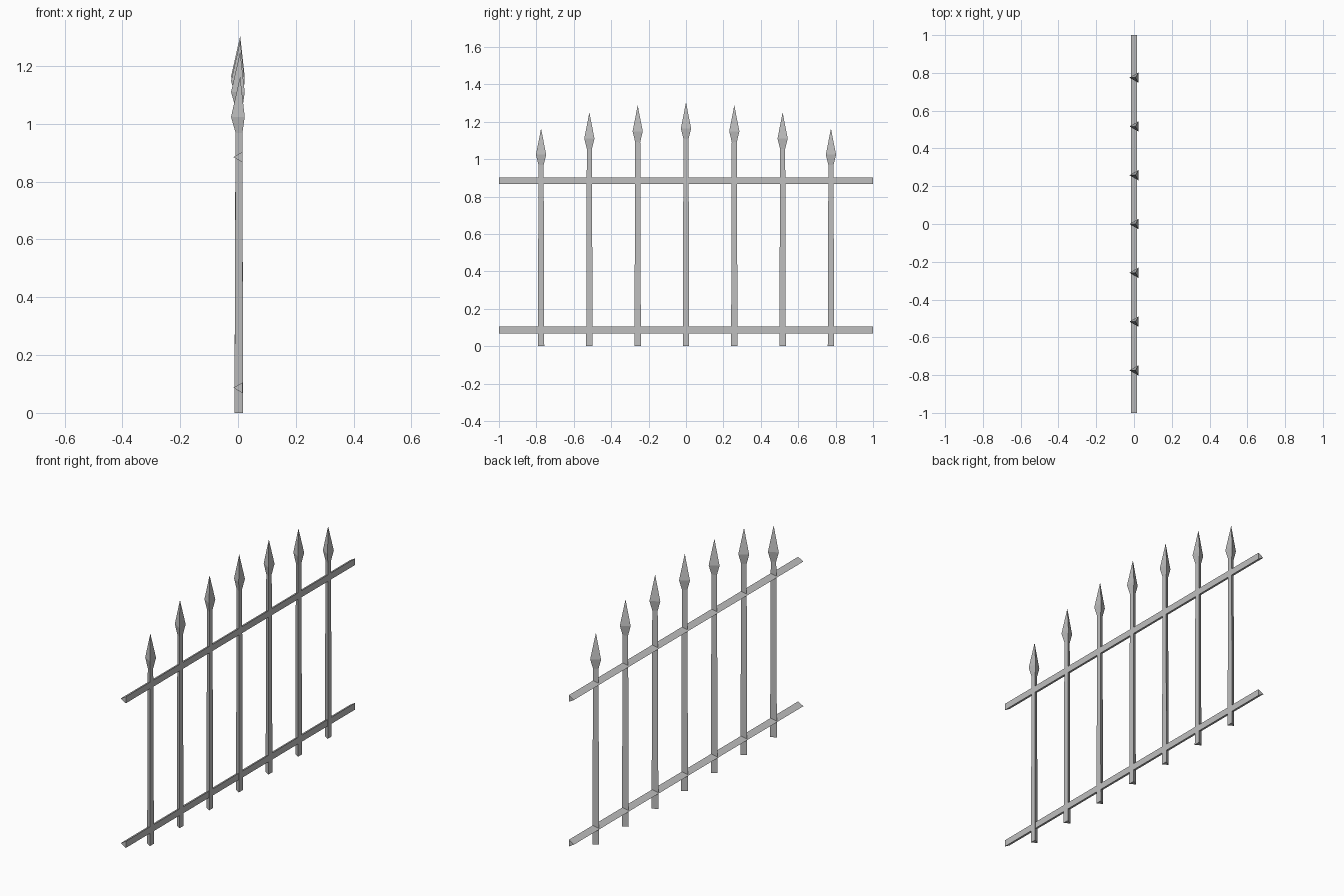
import bpy
import bmesh
from math import cos, sin, pi
from mathutils import Vector

cube = bpy.data.objects.get("Cube")
if cube:
    bpy.data.objects.remove(cube, do_unlink=True)

# Single grey iron colour
iron = bpy.data.materials.new("grey_iron")
iron.use_nodes = True
GREY = (0.52, 0.52, 0.52, 1)
iron.diffuse_color = GREY
iron.node_tree.nodes["Principled BSDF"].inputs["Base Color"].default_value = GREY


def triangle_loft(name, sections, axis, location):
    """Loft three-sided rings (distance, radius) along an axis, ridge towards -x."""
    along = Vector((0, 0, 1)) if axis == "Z" else Vector((0, 1, 0))
    across = Vector((0, 1, 0)) if axis == "Z" else Vector((0, 0, 1))
    bm = bmesh.new()
    rings = []
    for distance, radius in sections:
        ring = []
        for i in range(3):
            a = pi + i * 2 * pi / 3
            offset = Vector((cos(a), 0, 0)) + across * sin(a)
            ring.append(bm.verts.new(along * distance + offset * radius))
        rings.append(ring)
    for low, high in zip(rings, rings[1:]):
        for i in range(3):
            j = (i + 1) % 3
            bm.faces.new((low[i], low[j], high[j], high[i]))
    bm.faces.new(rings[0])
    bm.faces.new(rings[-1])
    # A closed point collapses to a single vertex
    bmesh.ops.remove_doubles(bm, verts=bm.verts, dist=0.0001)
    bmesh.ops.recalc_face_normals(bm, faces=bm.faces)
    mesh = bpy.data.meshes.new(name)
    bm.to_mesh(mesh)
    bm.free()
    mesh.materials.append(iron)
    obj = bpy.data.objects.new(name, mesh)
    obj.location = location
    bpy.context.scene.collection.objects.link(obj)
    return obj


# Horizontal rails
for name, height in (("lower_rail", 0.087), ("upper_rail", 0.885)):
    triangle_loft(name, [(-1, 0.021), (1, 0.021)], "Y", (0.005, 0, height))

# Tapered pickets with spear heads, tallest in the middle
SPACING = 0.2583
TIP_HEIGHTS = (1.304, 1.288, 1.25, 1.164)
for i in range(-3, 4):
    tip = TIP_HEIGHTS[abs(i)]
    neck = tip - 0.195
    place = (0.0075, i * SPACING, 0)
    triangle_loft(f"picket_{i + 4}", [(0, 0.0197), (neck, 0.0158)], "Z", place)
    triangle_loft(f"spear_head_{i + 4}",
                  [(neck, 0.0158), (tip - 0.14, 0.0315), (tip, 0.00001)],
                  "Z", place)
